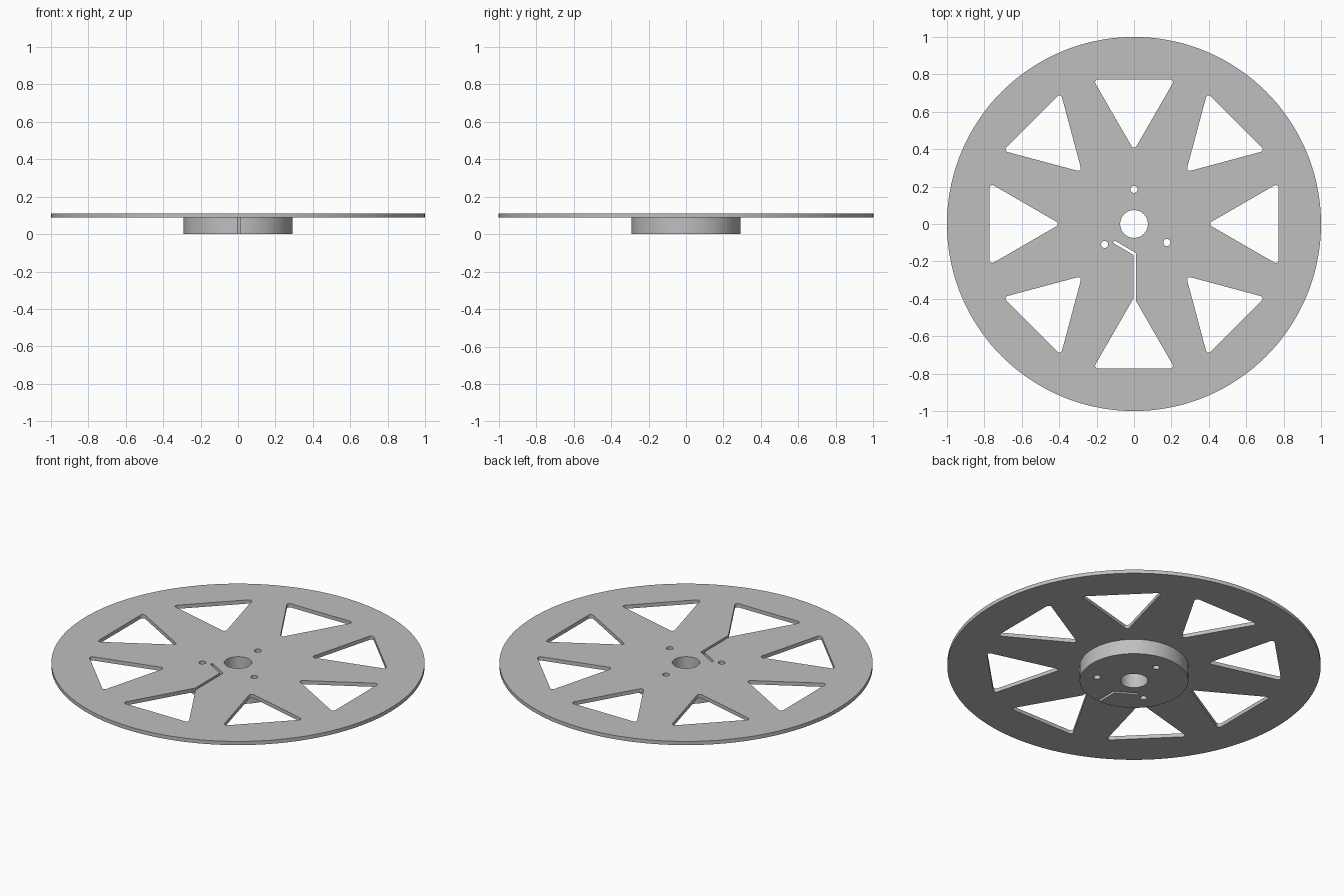
import bpy, bmesh
from math import sin, cos, pi, asin, radians
from mathutils import Vector
from mathutils.geometry import tessellate_polygon

if "Cube" in bpy.data.objects:
    bpy.data.objects.remove(bpy.data.objects["Cube"])

TOP, MID = 0.11, 0.088          # top of plate, join between plate and hub
HUB_R = 0.291
SLOT_L, SLOT_R = -0.003, 0.012  # sides of the straight part of the slot

grey = bpy.data.materials.new("plain grey")
grey.use_nodes = True
colour = (0.52, 0.52, 0.52, 1)
grey.diffuse_color = colour
grey.node_tree.nodes["Principled BSDF"].inputs["Base Color"].default_value = colour


def arc(x, y, r, start, end, n):
    steps = [start + (end - start) * i / n for i in range(n + 1)]
    return [Vector((x + r * cos(a), y + r * sin(a), 0)) for a in steps]


def circle(x, y, r, n):
    return arc(x, y, r, 0, 2 * pi, n)[:-1]


def turned(points, angle):
    c, s = cos(angle), sin(angle)
    return [Vector((p.x * c - p.y * s, p.x * s + p.y * c, 0)) for p in points]


def window_corner(direction, r=0.015):
    # rounded corner of the equilateral window that lies on +y
    a, reach = radians(direction), 0.253 - 2 * r
    return arc(reach * cos(a), 0.6465 + reach * sin(a), r, a - pi / 3, a + pi / 3, 6)


def cap(bm, loops, z, up):
    points = [p for loop in loops for p in loop]
    verts = [bm.verts.new((p.x, p.y, z)) for p in points]
    for tri in tessellate_polygon(loops):
        face = bm.faces.new([verts[i] for i in tri])
        face.normal_update()
        if (face.normal.z > 0) != up:
            face.normal_flip()


def wall(bm, loop, z0, z1, hole):
    low = [bm.verts.new((p.x, p.y, z0)) for p in loop]
    high = [bm.verts.new((p.x, p.y, z1)) for p in loop]
    for i in range(len(loop)):
        j = (i + 1) % len(loop)
        face = bm.faces.new((low[i], low[j], high[j], high[i]))
        if hole:
            face.normal_flip()


def finish(bm, name):
    bmesh.ops.remove_doubles(bm, verts=bm.verts, dist=1e-5)
    mesh = bpy.data.meshes.new(name)
    bm.to_mesh(mesh)
    bm.free()
    mesh.materials.append(grey)
    obj = bpy.data.objects.new(name, mesh)
    bpy.context.collection.objects.link(obj)
    bpy.ops.object.select_all(action='DESELECT')
    obj.select_set(True)
    bpy.context.view_layer.objects.active = obj
    bpy.ops.object.shade_smooth_by_angle(angle=radians(30))


# Outlines, all counter-clockwise
rim = circle(0, 0, 1, 144)
holes = [circle(0, 0, 0.074, 48)]
holes += [circle(x, y, 0.019, 20) for x, y in ((0, 0.185), (0.176, -0.099), (-0.157, -0.109))]
base = window_corner(30) + window_corner(150)
window = window_corner(-90) + base
windows = [turned(window, k * pi / 4) for k in range(8) if k != 4]

# Bent slot running from the front window through the hub
slot = [Vector((x, y, 0)) for x, y in
        ((SLOT_R, -0.156), (-0.104, -0.088), (-0.112, -0.101), (SLOT_L, -0.165))]
hub_edge = arc(0, 0, HUB_R, asin(SLOT_R / HUB_R) - pi / 2, 1.5 * pi + asin(SLOT_L / HUB_R), 96)
mouth = [Vector((x, -0.393 - 3 ** 0.5 * abs(x), 0)) for x in (SLOT_R, SLOT_L)]
front = turned(base, pi)
slot_window = front + [mouth[0], hub_edge[0]] + slot + [hub_edge[-1], mouth[1]]
hub_window = front + [mouth[0]] + hub_edge + [mouth[1]]

# Wheel plate; its underside leaves room for the hub
bm = bmesh.new()
cap(bm, [rim, slot_window] + windows + holes, TOP, True)
cap(bm, [rim, hub_window] + windows, MID, False)
wall(bm, rim, MID, TOP, False)
for loop in windows + holes + [slot_window]:
    wall(bm, loop, MID, TOP, True)
finish(bm, "wheel_plate")

# Hub below the plate, split by the slot
bm = bmesh.new()
hub_outline = hub_edge + slot[::-1]
cap(bm, [hub_outline] + holes, 0, False)
wall(bm, hub_outline, 0, MID, False)
for loop in holes:
    wall(bm, loop, 0, MID, True)
finish(bm, "hub")
